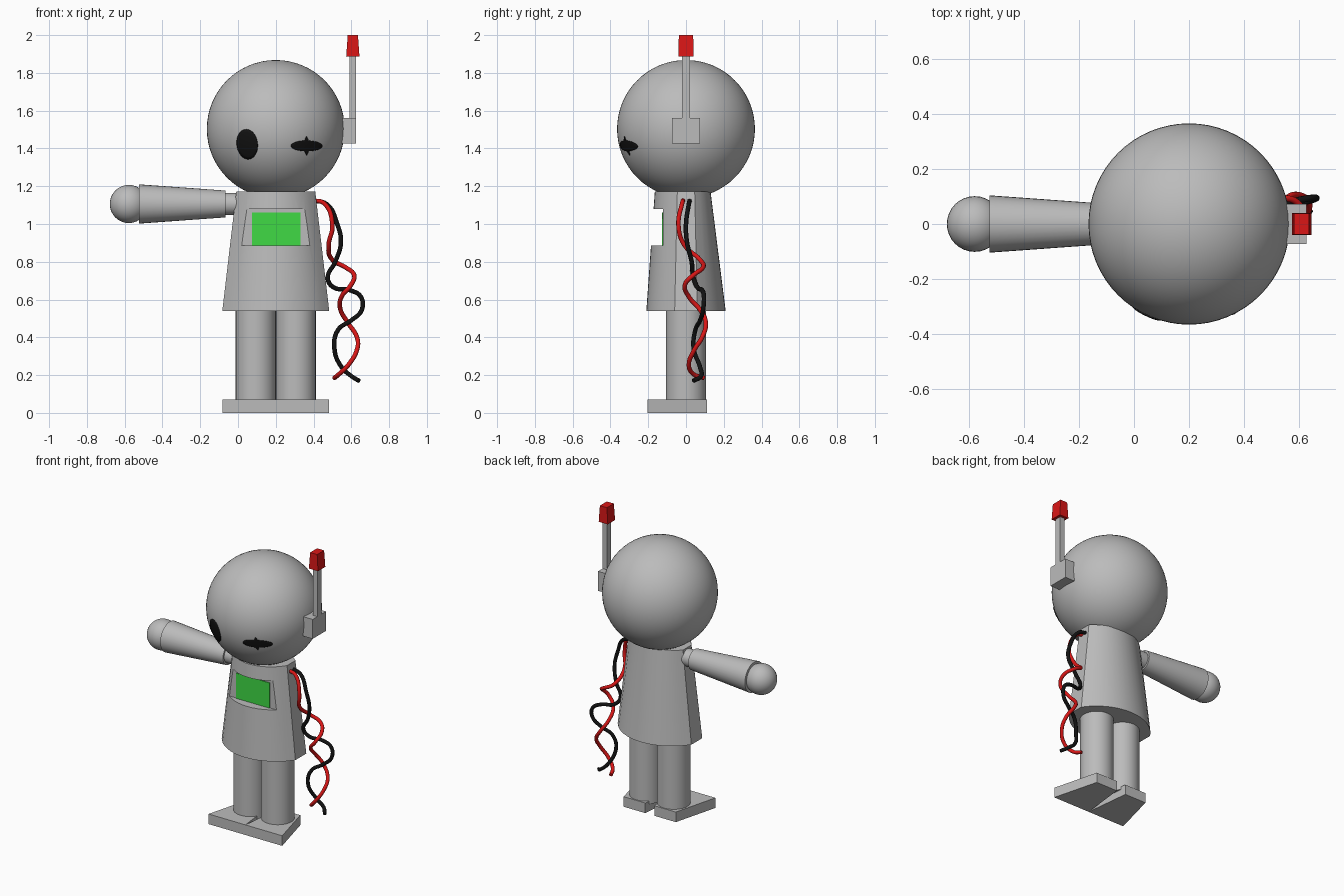
import bpy, bmesh, math
from mathutils import Vector

if "Cube" in bpy.data.objects:
    bpy.data.objects.remove(bpy.data.objects["Cube"])

CX = 0.2          # centre line of head, body and legs
HEAD = Vector((CX, 0, 1.503))
HEAD_R = 0.365


def material(name, rgb):
    m = bpy.data.materials.new(name)
    m.diffuse_color = (*rgb, 1)
    m.use_nodes = True
    m.node_tree.nodes["Principled BSDF"].inputs["Base Color"].default_value = m.diffuse_color
    return m


GREY = material("grey", (0.5, 0.5, 0.5))
RED = material("red", (0.7, 0.008, 0.008))
GREEN = material("green", (0.05, 0.7, 0.06))
BLACK = material("black", (0.006, 0.006, 0.006))


def mesh_object(name, verts, faces, mat, smooth=True):
    me = bpy.data.meshes.new(name)
    me.from_pydata([tuple(v) for v in verts], [], faces)
    bm = bmesh.new()
    bm.from_mesh(me)
    bmesh.ops.recalc_face_normals(bm, faces=bm.faces)
    bm.to_mesh(me)
    bm.free()
    ob = bpy.data.objects.new(name, me)
    bpy.context.collection.objects.link(ob)
    return finish(ob, name, mat, smooth)


def finish(ob, name, mat, smooth=True):
    ob.name = name
    ob.data.materials.append(mat)
    bpy.ops.object.select_all(action='DESELECT')
    ob.select_set(True)
    bpy.context.view_layer.objects.active = ob
    if smooth:
        bpy.ops.object.shade_smooth_by_angle(angle=math.radians(32))
    return ob


def loft(name, lower, upper, mat, smooth=True):
    """Solid between two outlines with the same number of points."""
    n = len(lower)
    faces = [(i, (i + 1) % n, n + (i + 1) % n, n + i) for i in range(n)]
    faces += [tuple(range(n))[::-1], tuple(range(n, 2 * n))]
    return mesh_object(name, list(lower) + list(upper), faces, mat, smooth)


def rect(cx, cy, hx, hy, z):
    return [(cx + sx * hx, cy + sy * hy, z) for sx, sy in ((-1, -1), (1, -1), (1, 1), (-1, 1))]


def box(name, x0, x1, y0, y1, z0, z1, mat):
    args = ((x0 + x1) / 2, (y0 + y1) / 2, (x1 - x0) / 2, (y1 - y0) / 2)
    return loft(name, rect(*args, z0), rect(*args, z1), mat, False)


def cone(name, p0, p1, r0, r1, mat, sides=32):
    p0, p1 = Vector(p0), Vector(p1)
    bpy.ops.mesh.primitive_cone_add(vertices=sides, radius1=r0, radius2=r1,
                                    depth=(p1 - p0).length, location=(p0 + p1) / 2)
    ob = bpy.context.object
    ob.rotation_euler = (p1 - p0).to_track_quat('Z', 'Y').to_euler()
    return finish(ob, name, mat)


def ball(name, centre, r, mat, seg=32):
    bpy.ops.mesh.primitive_uv_sphere_add(segments=seg, ring_count=seg // 2, radius=r, location=centre)
    return finish(bpy.context.object, name, mat)


# Head
ball("head", HEAD, HEAD_R, GREY, 64)


# Body: flat sides, bowed front and back, with a box cut out for the screen
def body_outline(half_w, side_y, front, back, z, n=14):
    pts = []
    for sign, depth in ((-1, front), (1, back)):
        sag = depth - side_y
        rad = (half_w ** 2 + sag ** 2) / (2 * sag)
        for i in range(n + 1):
            dx = sign * half_w * (2 * i / n - 1) * -1
            y = depth - rad + math.sqrt(rad ** 2 - dx ** 2)
            pts.append((CX + dx, sign * y, z))
    return pts


body = loft("body", body_outline(0.283, 0.06, 0.21, 0.21, 0.54),
            body_outline(0.209, 0.046, 0.165, 0.13, 1.172), GREY, False)
cutter = box("screen_cutter", -0.3, 0.7, -0.5, -0.121, 0.885, 1.08, GREY)
cutter.hide_render = True
mod = body.modifiers.new("screen_recess", 'BOOLEAN')
mod.operation = 'DIFFERENCE'
mod.solver = 'EXACT'
mod.object = cutter
bpy.context.view_layer.objects.active = body
bpy.ops.object.modifier_apply(modifier=mod.name)
bpy.data.objects.remove(cutter)
body.select_set(True)
bpy.ops.object.shade_smooth_by_angle(angle=math.radians(32))
box("screen", 0.073, 0.33, -0.126, -0.12, 0.885, 1.06, GREEN)

# Legs and wedge-shaped feet
for side, label in ((-1, "left"), (1, "right")):
    x = CX + side * 0.106
    cone(label + "_leg", (x, 0, 0.05), (x, 0, 0.56), 0.106, 0.106, GREY)
    foot = [(0, -0.205), (0.283, -0.205), (0.2, 0.112), (0.035, 0.112)]
    loft(label + "_foot", *[[(CX + side * u, v, z) for u, v in foot] for z in (0, 0.07)], GREY, False)

# Raised arm
AZ = 1.106
cone("shoulder", (-0.1, 0, AZ), (0.05, 0, AZ), 0.058, 0.058, GREY)
cone("arm", (-0.525, 0, AZ), (-0.066, 0, AZ), 0.104, 0.071, GREY)
ball("hand", (-0.578, 0, AZ), 0.101, GREY)

# Antenna
box("antenna_base", 0.54, 0.625, -0.073, 0.073, 1.425, 1.56, GREY)
box("antenna_rod", 0.591, 0.625, -0.022, 0.022, 1.55, 1.9, GREY)
loft("antenna_tip", rect(0.608, 0, 0.035, 0.04, 1.887), rect(0.608, 0, 0.027, 0.038, 2.0), RED, False)


# Eyes: thin patches wrapped over the head
def eye(name, cx, cz, radius_at, tilt=0, n=96, rings=5):
    verts, faces = [], []

    def on_head(x, z):
        dx, dz, r = x - HEAD.x, z - HEAD.z, HEAD_R + 0.004
        return (x, -math.sqrt(max(r * r - dx * dx - dz * dz, 0)), z)

    verts.append(on_head(cx, cz))
    for k in range(1, rings + 1):
        for i in range(n):
            a = 2 * math.pi * i / n
            r = radius_at(a) * k / rings
            verts.append(on_head(cx + r * math.cos(a + tilt), cz + r * math.sin(a + tilt)))
    for i in range(n):
        j = (i + 1) % n
        faces.append((0, 1 + i, 1 + j))
        for k in range(rings - 1):
            b = 1 + k * n
            faces.append((b + i, b + n + i, b + n + j, b + j))
    ob = mesh_object(name, verts, faces, BLACK)
    if sum(p.normal.y for p in ob.data.polygons) > 0:
        ob.data.flip_normals()
    m = ob.modifiers.new("thickness", 'SOLIDIFY')
    m.thickness = 0.006
    m.offset = -1


def ellipse(a, rx, rz):
    return 1 / math.hypot(math.cos(a) / rx, math.sin(a) / rz)


def spike(a, rx, rz):
    return 1 / (abs(math.cos(a)) / rx + abs(math.sin(a)) / rz)


eye("left_eye", 0.048, 1.422, lambda a: ellipse(a, 0.055, 0.08), math.radians(8))
eye("right_eye", 0.364, 1.413, lambda a: max(ellipse(a, 0.083, 0.028), spike(a, 0.024, 0.05)))


# Loose wires
def wire(name, pts, mat):
    cu = bpy.data.curves.new(name, 'CURVE')
    cu.dimensions = '3D'
    cu.bevel_depth = 0.012
    cu.bevel_resolution = 3
    cu.resolution_u = 6
    cu.use_fill_caps = True
    sp = cu.splines.new('BEZIER')
    sp.bezier_points.add(len(pts) - 1)
    for bp, p in zip(sp.bezier_points, pts):
        bp.co = p
        bp.handle_left_type = bp.handle_right_type = 'AUTO'
    ob = bpy.data.objects.new(name, cu)
    bpy.context.collection.objects.link(ob)
    cu.materials.append(mat)


wire("red_wire", [(0.39, -0.015, 1.125), (0.455, -0.02, 1.11), (0.5, -0.04, 0.995), (0.48, -0.01, 0.89),
                  (0.5, 0.075, 0.81), (0.57, 0.09, 0.77), (0.615, 0.04, 0.73), (0.6, -0.005, 0.68),
                  (0.548, 0.015, 0.615), (0.543, 0.075, 0.545), (0.58, 0.105, 0.48), (0.63, 0.085, 0.4),
                  (0.63, 0.045, 0.335), (0.585, 0.015, 0.255), (0.535, 0.04, 0.205), (0.51, 0.095, 0.185)], RED)
wire("black_wire", [(0.39, 0.02, 1.125), (0.47, 0.015, 1.105), (0.525, 0, 1.0), (0.545, 0.005, 0.905),
                    (0.515, 0.03, 0.8), (0.475, 0.04, 0.715), (0.505, 0.06, 0.665), (0.59, 0.085, 0.65),
                    (0.65, 0.095, 0.615), (0.655, 0.09, 0.545), (0.6, 0.075, 0.49), (0.53, 0.05, 0.44),
                    (0.51, 0.04, 0.345), (0.55, 0.075, 0.24), (0.6, 0.08, 0.195), (0.64, 0.04, 0.17)], BLACK)
